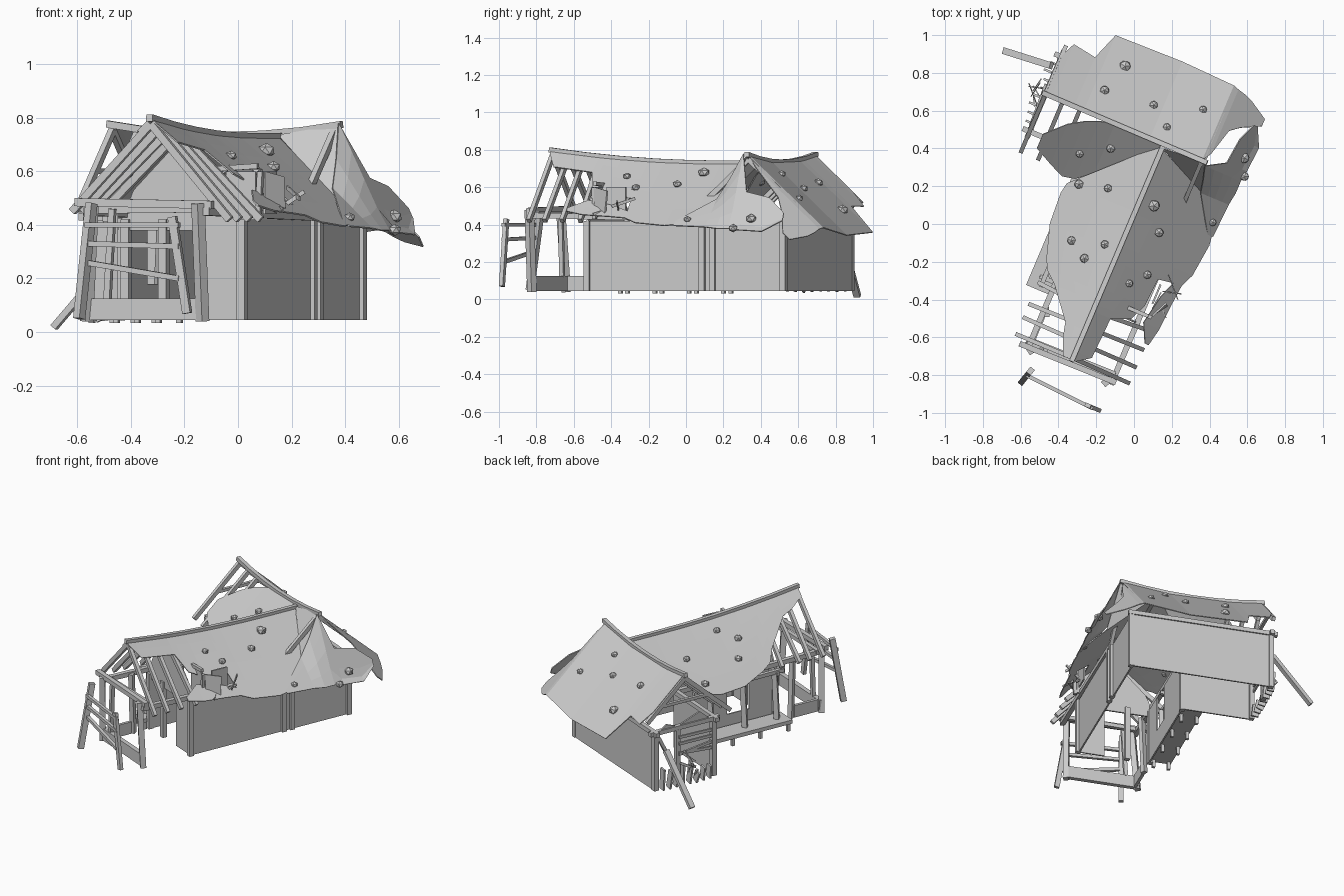
import bpy, bmesh, math, random
from mathutils import Vector, Matrix

if "Cube" in bpy.data.objects:
    bpy.data.objects.remove(bpy.data.objects["Cube"])
random.seed(4)
TURN = math.radians(-23)   # the house stands turned on its plot

grey = bpy.data.materials.new("weathered grey")
grey.use_nodes = True
grey.diffuse_color = (0.6, 0.6, 0.6, 1)
grey.node_tree.nodes["Principled BSDF"].inputs["Base Color"].default_value = (0.6, 0.6, 0.6, 1)


def finish(name, bm, thick=0.0):
    bmesh.ops.recalc_face_normals(bm, faces=bm.faces)
    mesh = bpy.data.meshes.new(name)
    bm.to_mesh(mesh)
    bm.free()
    mesh.materials.append(grey)
    ob = bpy.data.objects.new(name, mesh)
    ob.rotation_euler.z = TURN
    bpy.context.collection.objects.link(ob)
    if thick:
        mod = ob.modifiers.new("thickness", "SOLIDIFY")
        mod.thickness = thick
        mod.offset = 0
    return ob


def beam(name, a, b, w=0.03, h=None):
    """Squared timber from a to b."""
    a, b = Vector(a), Vector(b)
    d = b - a
    rot = d.to_track_quat("Z", "Y").to_matrix().to_4x4()
    bm = bmesh.new()
    bmesh.ops.create_cube(bm, size=1, matrix=Matrix.Translation((a + b) / 2) @ rot
                          @ Matrix.Diagonal((w, h or w, d.length, 1)))
    return finish(name, bm)


def block(name, lo, hi):
    """Upright box between two corners."""
    lo, hi = Vector(lo), Vector(hi)
    bm = bmesh.new()
    bmesh.ops.create_cube(bm, size=1, matrix=Matrix.Translation((lo + hi) / 2)
                          @ Matrix.Diagonal((*(hi - lo), 1)))
    return finish(name, bm)


def panel(name, points, thick=0.01):
    bm = bmesh.new()
    bm.faces.new([bm.verts.new(p) for p in points])
    return finish(name, bm, thick)


def sheet(name, stations, place, cuts=4):
    """Ragged roof slope: (along, inner, outer) offsets mapped by place."""
    bm = bmesh.new()
    rows = [[bm.verts.new(place(a, i + (o - i) * k / cuts)) for k in range(cuts + 1)]
            for a, i, o in stations]
    for r, q in zip(rows, rows[1:]):
        for k in range(cuts):
            bm.faces.new((r[k], r[k + 1], q[k + 1], q[k]))
    return finish(name, bm, 0.006)


# Sagging roof heights; long wing runs along y, cross wing along x
RX, RY = -0.02, 0.45


def long_ridge(y):
    return 0.73 + 0.07 * min(0, y - 0.2) ** 2


def cross_ridge(x):
    return 0.735 + 0.04 * ((min(x, 0.23) + 0.24) / 0.47) ** 2


def long_side(sign):
    def place(y, d):
        z = long_ridge(y)
        return (RX + sign * d, y, z - (z - 0.41) * d / 0.41)
    return place


def cross_side(sign):
    def place(x, d):
        return (x, RY + sign * d, cross_ridge(x) - 0.9 * d - 0.72 * max(0, x - 0.2))
    return place


left, right, front, back = long_side(-1), long_side(1), cross_side(-1), cross_side(1)


def hip(y, d):
    """Right slope climbing to the end of the cross ridge."""
    x, y, z = right(y, d)
    climb = min(1, max(0, (y - .27) / .16))
    return (x, y, z + .24 * climb * max(0, 1 - (d - .245) / .19))


sheet("long_roof_left", [(-.79, 0, .05), (-.7, 0, .09), (-.62, 0, .11), (-.46, 0, .24), (-.4, 0, .31),
      (-.33, 0, .34), (-.17, 0, .39), (0, 0, .4), (.06, 0, .39), (.25, 0, .2), (.44, 0, .01)], left)
sheet("long_roof_right", [(-.79, 0, .02), (-.74, 0, .09), (-.51, 0, .1), (-.47, 0, .2), (-.38, 0, .24),
      (-.22, 0, .25), (-.2, 0, .38), (-.13, 0, .41), (.05, 0, .43), (.2, 0, .41), (.29, 0, .29),
      (.42, 0, .01)], right)
sheet("roof_flap_right", [(.1, .4, .43), (.29, .28, .44), (.36, .265, .45), (.43, .245, .45),
      (.49, .345, .46), (.63, .36, .47), (.73, .4, .42)], hip)
sheet("roof_scrap_right", [(-.56, .32, .34), (-.46, .27, .36), (-.3, .3, .37), (-.19, .34, .38)], right)
sheet("cross_roof_front", [(-.63, .2, .28), (-.53, .1, .33), (-.45, .05, .365), (-.38, .02, .35),
      (-.3, 0, .28), (-.02, 0, .01)], front)
panel("valley_face", [(RX, .43, .735), (.225, .45, .775), (.27, .29, .5)], 0.006)
sheet("cross_roof_back", [(-.7, 0, .22), (-.665, 0, .3), (-.535, 0, .28), (-.48, 0, .43),
      (-.1, 0, .44), (.2, 0, .43), (.23, .05, .42), (.27, .2, .41), (.32, .24, .39), (.42, .29, .33)], back)

# Ridge poles follow the sag
for i in range(6):
    y0, y1 = (-.8 + 1.24 * k / 6 for k in (i, i + 1))
    beam("long_ridge_pole", (RX, y0, long_ridge(y0)), (RX, y1, long_ridge(y1)), 0.026)
    x0, x1 = (-.72 + .95 * k / 6 for k in (i, i + 1))
    beam("cross_ridge_pole", (x0, RY, cross_ridge(x0)), (x1, RY, cross_ridge(x1)), 0.026)

# Rafters
for y in (-.78, -.69, -.6, -.51):
    for sign, foot in ((-1, .45), (1, .42)):
        beam("long_rafter", (RX, y, long_ridge(y) - .02),
             (RX + sign * .32, y + random.uniform(-.01, .03), foot), 0.022, 0.028)
for x in (-.7, -.6, -.5, .2):
    for side, reach in ((front, .33), (back, .27)):
        a, b = Vector(side(x, 0)), Vector(side(x, reach))
        beam("cross_rafter", a - Vector((0, 0, .02)), b - Vector((0, 0, .02)), 0.022, 0.028)
beam("cross_collar_beam", (-.7, .28, .6), (-.7, .62, .6), 0.02)

# Walls
LO, HI = 0.045, 0.42
block("wall_right", (.21, -.48, LO), (.22, .67, HI))
block("wall_back", (-.7, .66, LO), (.22, .67, HI))
block("cross_wall_front", (-.7, .23, LO), (-.25, .24, HI))
block("wall_left_front", (-.25, -.48, LO), (-.24, -.3, HI))
block("wall_left_back", (-.25, -.14, LO), (-.24, .23, HI))
block("wall_left_sill", (-.25, -.3, LO), (-.24, -.14, .18))
block("front_wall_right", (.05, -.48, LO), (.21, -.47, HI))
block("front_wall_lintel", (-.24, -.48, .38), (.05, -.47, HI))
panel("front_gable", [(-.27, -.475, HI), (.23, -.475, HI), (.18, -.475, .53), (RX, -.475, .73), (-.22, -.475, .53)])
panel("cross_gable_scrap", [(-.7, .25, HI), (-.7, .65, HI), (-.7, .58, .47), (-.7, .5, .44), (-.7, .34, .5)])

# Corner posts and wall plates
for x, y in ((.22, -.48), (.22, .19), (.22, .25), (.22, .66), (-.25, -.48), (-.1, -.475),
             (-.7, .24), (-.7, .66), (-.25, .22)):
    beam("wall_post", (x, y, LO), (x, y, HI), 0.032)
for x in (-.26, .22):
    beam("long_wall_plate", (x, -.83, .45), (x, .22, .43), 0.03)
beam("back_wall_plate", (-.74, .665, .43), (.24, .665, .43), 0.028)
beam("cross_front_plate", (-.74, .235, .43), (-.25, .235, .43), 0.028)
beam("cross_tie_beam", (-.7, .2, .43), (-.7, .7, .43), 0.028)

# Open front porch
for x, lean in ((-.27, .03), (.2, -.01)):
    beam("porch_post", (x, -.81, .04), (x + lean, -.83, .48), 0.036)
beam("porch_stud", (-.19, -.8, .12), (-.17, -.8, .46), 0.024)
beam("porch_beam", (-.31, -.82, .485), (.24, -.81, .475), 0.03)
beam("porch_back_beam", (-.28, -.78, .455), (.22, -.77, .46), 0.026)
block("porch_base_board", (-.28, -.82, LO), (.19, -.79, .125))
block("porch_side_board", (-.26, -.8, LO), (-.24, -.62, .125))
beam("porch_rear_post", (-.25, -.6, LO), (-.24, -.62, .45), 0.03)

# Collapsed fence leaning at the front
beam("fence_post_left", (-.22, -1.0, .05), (-.2, -.93, .48), 0.03, 0.036)
beam("fence_post_right", (.21, -.98, .07), (.15, -.98, .43), 0.022, 0.032)
for z0, z1 in ((.4, .4), (.33, .32), (.26, .2)):
    beam("fence_rail", (-.21, -.96, z0), (.18, -.985, z1), 0.02)

# Left gallery with deck and posts
block("gallery_deck", (-.4, -.52, .085), (-.26, .2, .11))
for y in (-.5, -.3, -.1, .1):
    for x in (-.38, -.28):
        beam("deck_leg", (x, y, .033), (x, y, .09), 0.02)
for y in (-.45, -.22, .02):
    beam("gallery_post", (-.33, y, .1), (-.32, y + .01, .42), 0.032)
    beam("gallery_joist", (-.35, y, .415), (-.24, y, .415), 0.022)
beam("gallery_plate", (-.325, -.5, .425), (-.325, .15, .42), 0.024)

# Broken boards and slats on the cross wing end
for i in range(8):
    y = .28 + i * .048
    beam("broken_end_board", (-.71, y, LO), (-.72 + random.uniform(-.03, .01), y, random.uniform(.11, .2)), 0.012, 0.045)
for z in (.24, .28, .32, .36):
    beam("end_slat", (-.71, .26, z), (-.72, .5, z + random.uniform(-.03, .03)), 0.012, 0.018)
beam("end_stud", (-.7, .5, LO), (-.7, .5, HI), 0.03)
beam("end_brace", (-.7, .5, .12), (-.7, .64, .4), 0.02)
beam("fallen_plank", (-.99, .575, .018), (-.73, .6, .31), 0.036, 0.024)


def shards(name, centre, count, spread):
    for _ in range(count):
        a = Vector(centre) + Vector([random.uniform(-s, s) for s in spread])
        d = Vector([random.uniform(-1, 1) for _ in range(3)]) * 0.05
        beam(name, a - d, a + d, 0.006, 0.016)


shards("end_splinter", (-.76, .5, .18), 6, (.03, .12, .07))

# Wrecked dormer on the right slope
block("dormer_front", (.13, -.42, .44), (.25, -.41, .6))
block("dormer_side", (.25, -.35, .44), (.26, -.24, .6))
beam("dormer_post", (.26, -.42, .43), (.27, -.42, .6), 0.02)
beam("dormer_lintel", (.1, -.42, .61), (.26, -.42, .62), 0.02)
panel("dormer_shutter", [(.28, -.41, .46), (.33, -.33, .45), (.32, -.32, .58), (.28, -.41, .6)])
shards("dormer_splinter", (.29, -.3, .5), 4, (.04, .08, .04))

# Stones weighing down the roof
stones = ((left, -.21, .25), (left, -.16, .08), (left, .08, .33), (left, .12, .18), (left, -.27, .15),
          (right, .13, .08), (right, .01, .16), (right, .17, .4), (right, -.3, .12), (right, -.22, .19),
          (hip, .55, .42), (hip, .46, .46), (front, -.27, .13), (front, -.41, .22),
          (back, -.37, .3), (back, -.42, .14), (back, -.15, .17), (back, -.04, .09), (back, .1, .25))
for place, along, d in stones:
    bm = bmesh.new()
    r = random.uniform(.022, .034)
    bmesh.ops.create_icosphere(bm, subdivisions=1, radius=r,
                               matrix=Matrix.Translation(Vector(place(along, d)) + Vector((0, 0, .01)))
                               @ Matrix.Rotation(along * 9, 4, "Z") @ Matrix.Diagonal((1, 1, .85, 1)))
    finish("roof_stone", bm)
